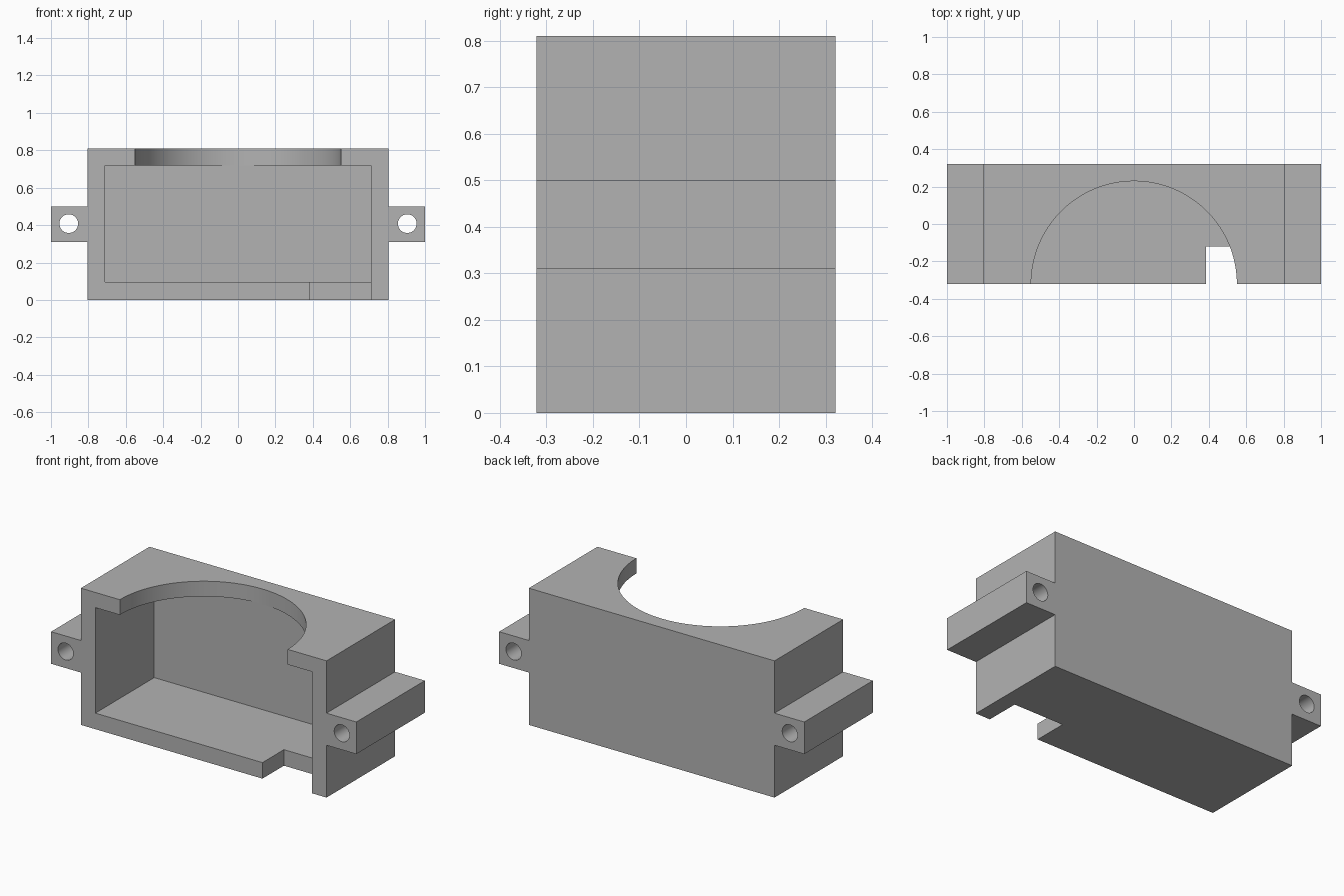
import bpy, bmesh, math
from mathutils import Matrix, Vector

cube = bpy.data.objects.get("Cube")
if cube:
    bpy.data.objects.remove(cube, do_unlink=True)

W, D, H = 0.805, 0.321, 0.81          # half width, half depth, height of the case
TAB_LOW, TAB_HIGH = 0.31, 0.5         # mounting ear heights
IN_W, IN_LOW, IN_HIGH, IN_BACK = 0.71, 0.095, 0.72, 0.23

grey = bpy.data.materials.new("plain grey")
grey.use_nodes = True
colour = (0.45, 0.45, 0.45, 1)
grey.diffuse_color = colour
grey.node_tree.nodes["Principled BSDF"].inputs["Base Color"].default_value = colour


def finish(name, bm):
    bmesh.ops.recalc_face_normals(bm, faces=bm.faces)
    mesh = bpy.data.meshes.new(name)
    bm.to_mesh(mesh)
    bm.free()
    mesh.materials.append(grey)
    obj = bpy.data.objects.new(name, mesh)
    bpy.context.collection.objects.link(obj)
    return obj


def box(name, low, high):
    low, high = Vector(low), Vector(high)
    bm = bmesh.new()
    bmesh.ops.create_cube(bm, size=1, matrix=Matrix.Translation((low + high) / 2)
                          @ Matrix.Diagonal((*(high - low), 1)))
    return finish(name, bm)


def cylinder(name, centre, radius, depth, sides, turn=0):
    bm = bmesh.new()
    bmesh.ops.create_cone(bm, cap_ends=True, segments=sides, radius1=radius,
                          radius2=radius, depth=depth,
                          matrix=Matrix.Translation(centre) @ Matrix.Rotation(turn, 4, 'X'))
    return finish(name, bm)


# Case outline with an ear on each side, extruded from front to back
half = [(W, 0), (W, TAB_LOW), (1, TAB_LOW), (1, TAB_HIGH), (W, TAB_HIGH), (W, H)]
outline = half + [(-x, z) for x, z in reversed(half)]
bm = bmesh.new()
front = bm.faces.new([bm.verts.new((x, -D, z)) for x, z in outline])
back = bmesh.ops.extrude_face_region(bm, geom=[front])
bmesh.ops.translate(bm, vec=(0, 2 * D, 0),
                    verts=[v for v in back["geom"] if isinstance(v, bmesh.types.BMVert)])
case = finish("case", bm)

# Open front cavity, round top opening, floor notch and ear holes
cutters = [
    box("cavity_cutter", (-IN_W, -1, IN_LOW), (IN_W, IN_BACK, IN_HIGH)),
    cylinder("top_opening_cutter", (0, -D, H), 0.55, 0.4, 128),
    box("floor_notch_cutter", (0.385, -1, -0.2), (IN_W, -0.12, 0.3)),
]
for side, name in ((1, "left"), (-1, "right")):
    cutters.append(cylinder(name + "_ear_hole_cutter", (side * 0.905, 0, 0.408),
                            0.05, 2, 48, math.pi / 2))

bpy.ops.object.select_all(action='DESELECT')
case.select_set(True)
bpy.context.view_layer.objects.active = case
for cutter in cutters:
    cutter.hide_render = True
    cut = case.modifiers.new(cutter.name, 'BOOLEAN')
    cut.operation = 'DIFFERENCE'
    cut.solver = 'EXACT'
    cut.object = cutter
    bpy.ops.object.modifier_apply(modifier=cut.name)
    bpy.data.objects.remove(cutter, do_unlink=True)

bpy.ops.object.shade_smooth_by_angle(angle=math.radians(30))
